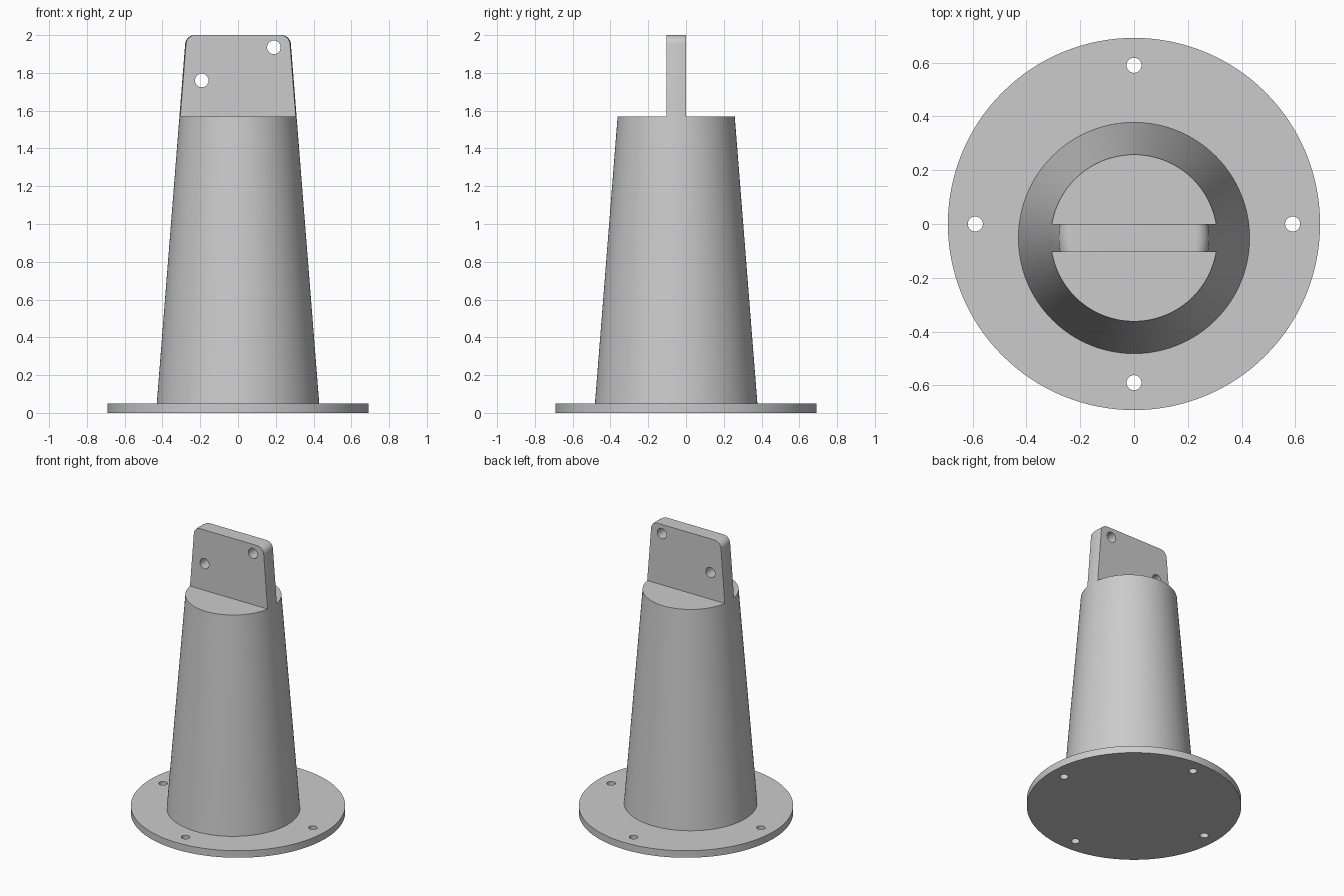
import bpy, bmesh, math
from mathutils import Matrix

if "Cube" in bpy.data.objects:
    bpy.data.objects.remove(bpy.data.objects["Cube"])

grey = bpy.data.materials.new("light_grey")
grey.diffuse_color = (0.6, 0.6, 0.6, 1)
grey.use_nodes = True
grey.node_tree.nodes["Principled BSDF"].inputs["Base Color"].default_value = grey.diffuse_color

AXIS_Y = -0.052             # the column sits slightly forward of the flange centre
BASE_Z, SHOULDER_Z, TOP_Z = 0.05, 1.57, 2.0
BASE_R, SHOULDER_R = 0.43, 0.31


def cone_radius(z):
    return BASE_R + (SHOULDER_R - BASE_R) * (z - BASE_Z) / (SHOULDER_Z - BASE_Z)


def add_object(name, bm):
    bmesh.ops.recalc_face_normals(bm, faces=bm.faces)
    mesh = bpy.data.meshes.new(name)
    bm.to_mesh(mesh)
    bm.free()
    mesh.materials.append(grey)
    ob = bpy.data.objects.new(name, mesh)
    bpy.context.collection.objects.link(ob)
    return ob


def frustum(name, r1, r2, z1, z2, y=0, segments=128):
    bm = bmesh.new()
    bmesh.ops.create_cone(bm, cap_ends=True, segments=segments, radius1=r1, radius2=r2,
                          depth=z2 - z1, matrix=Matrix.Translation((0, y, (z1 + z2) / 2)))
    return add_object(name, bm)


def activate(ob):
    bpy.ops.object.select_all(action='DESELECT')
    ob.select_set(True)
    bpy.context.view_layer.objects.active = ob


def drill(ob, centres, radius, axis):
    """Cut round through holes along the given axis."""
    bm = bmesh.new()
    turn = Matrix.Rotation(math.pi / 2, 4, 'X') if axis == 'Y' else Matrix()
    for c in centres:
        bmesh.ops.create_cone(bm, cap_ends=True, segments=32, radius1=radius, radius2=radius,
                              depth=0.4, matrix=Matrix.Translation(c) @ turn)
    cutter = add_object("hole_cutter", bm)
    cutter.hide_render = True
    mod = ob.modifiers.new("holes", 'BOOLEAN')
    mod.operation, mod.solver, mod.object = 'DIFFERENCE', 'EXACT', cutter
    activate(ob)
    bpy.ops.object.modifier_apply(modifier=mod.name)
    bpy.data.objects.remove(cutter)


# Round mounting flange with four bolt holes
flange = frustum("mounting_flange", 0.692, 0.692, 0, BASE_Z)
drill(flange, [(0.59, 0, 0), (-0.59, 0, 0), (0, 0.59, 0), (0, -0.59, 0)], 0.028, 'Z')

# Tapered column
column = frustum("tapered_column", BASE_R, SHOULDER_R, BASE_Z, SHOULDER_Z, AXIS_Y)

# Upright tab: continues the column taper, with rounded top corners
corner = 0.05
top_x = cone_radius(TOP_Z)
half = [(cone_radius(SHOULDER_Z), SHOULDER_Z)]
for i in range(13):
    a = math.radians(4.5 + (90 - 4.5) * i / 12)
    half.append((cone_radius(TOP_Z - corner) - corner + corner * math.cos(a),
                 TOP_Z - corner + corner * math.sin(a)))
profile = half + [(-x, z) for x, z in reversed(half)]
bm = bmesh.new()
rings = []
STEPS = 6
for k in range(STEPS + 1):
    dy = -0.052 + 0.104 * k / STEPS
    ring = []
    for x, z in profile:
        r = cone_radius(z)
        inset = r - math.sqrt(r * r - dy * dy)      # follow the round cone surface
        ring.append(bm.verts.new((x - math.copysign(inset, x), AXIS_Y + dy, z)))
    rings.append(ring)
n = len(profile)
for a, b in zip(rings, rings[1:]):
    for i in range(n):
        j = (i + 1) % n
        bm.faces.new((a[i], a[j], b[j], b[i]))
bm.faces.new(rings[0])
bm.faces.new(rings[-1])
tab = add_object("upright_tab", bm)
drill(tab, [(-0.192, AXIS_Y, 1.76), (0.19, AXIS_Y, 1.935)], 0.036, 'Y')

# Smooth round walls, crisp rims
for ob in (flange, column, tab):
    activate(ob)
    bpy.ops.object.shade_smooth_by_angle(angle=math.radians(30))
